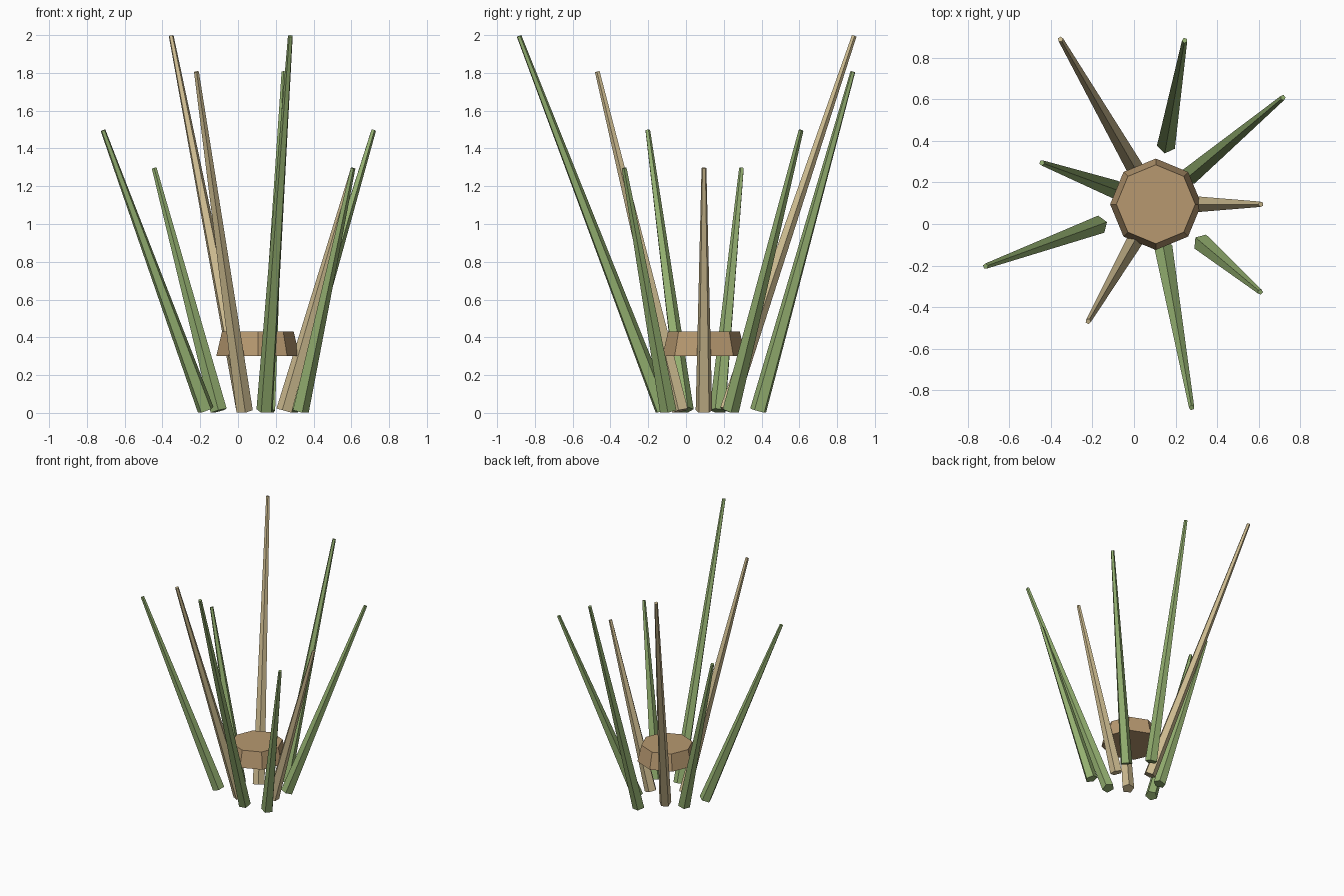
import bpy, bmesh, math
from mathutils import Vector

if "Cube" in bpy.data.objects:
    bpy.data.objects.remove(bpy.data.objects["Cube"])

CENTER = Vector((0.105, 0.095, 0))


def material(name, srgb):
    m = bpy.data.materials.new(name)
    m.diffuse_color = [((c + 0.055) / 1.055) ** 2.4 for c in srgb] + [1]
    m.use_nodes = True
    m.node_tree.nodes["Principled BSDF"].inputs["Base Color"].default_value = m.diffuse_color
    return m


GREEN = material("reed green", (0.58, 0.69, 0.44))
TAN = material("dry tan", (0.80, 0.73, 0.56))
BROWN = material("band brown", (0.72, 0.60, 0.44))


def tapered_prism(name, start, end, r1, r2, sides, side_dir, mat):
    """Flat-faced tapered prism; its first corner points along side_dir."""
    axis = (end - start).normalized()
    u = (side_dir - axis * side_dir.dot(axis)).normalized()
    v = axis.cross(u)
    bm = bmesh.new()
    rings = []
    for p, r in ((start, r1), (end, r2)):
        ring = []
        for k in range(sides):
            a = math.tau * k / sides
            ring.append(bm.verts.new(p + r * (math.cos(a) * u + math.sin(a) * v)))
        rings.append(ring)
    low, high = rings
    bm.faces.new(low[::-1])
    bm.faces.new(high)
    for k in range(sides):
        n = (k + 1) % sides
        bm.faces.new((low[k], low[n], high[n], high[k]))
    mesh = bpy.data.meshes.new(name)
    bm.to_mesh(mesh)
    bm.free()
    mesh.materials.append(mat)
    ob = bpy.data.objects.new(name, mesh)
    bpy.context.collection.objects.link(ob)
    return ob


# Nine five-sided stalks fanning outward, every third one dry
BASE_R = (0.143, 0.22, 0.293)
TIP_Z = (1.296, 1.496, 1.806, 1.995)
LEAN = (0.283, 0.391)
for i in range(9):
    a = math.radians(40 * i)
    out = Vector((math.cos(a), math.sin(a), 0))
    lean = LEAN[i % 2]
    z0, z1 = 0.047 * math.sin(math.atan(lean)) * 0.85, TIP_Z[i % 4]
    rb = BASE_R[i % 3]
    start = CENTER + out * rb + Vector((0, 0, z0))
    end = CENTER + out * (rb + lean * (z1 - z0)) + Vector((0, 0, z1))
    tapered_prism(f"stalk_{i + 1}", start, end, 0.046, 0.0135, 5, -out,
                  GREEN if i % 3 else TAN)

# Eight-sided disc in the middle of the clump
tapered_prism("center_disc", CENTER + Vector((0, 0, 0.30)),
              CENTER + Vector((0, 0, 0.43)), 0.22, 0.19, 8,
              Vector((1, 0, 0)), BROWN)
